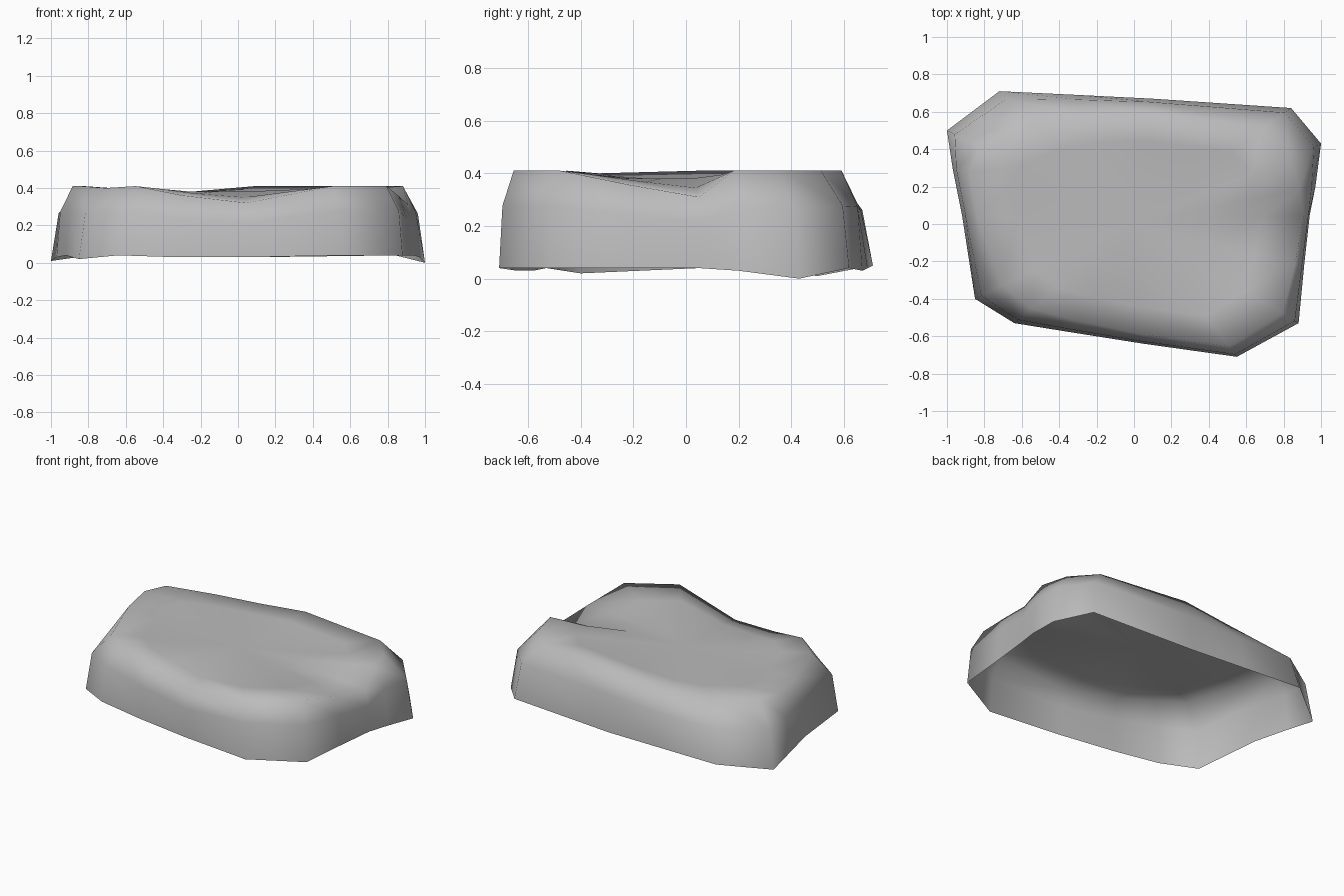
import bpy
import bmesh
from mathutils import Vector

cube = bpy.data.objects.get("Cube")
if cube:
    bpy.data.objects.remove(cube, do_unlink=True)

# Outline of the rock, counter-clockwise:
# x, y, height of base rim, height of crest, how far the crest leans in
OUTLINE = [
    (1, .43, 0, .41, .18),
    (.97, .2, .03, .41, .09),
    (.94, .05, .04, .31, .03),
    (.91, -.22, .04, .355, .05),
    (.88, -.53, .04, .41, .1),
    (.55, -.71, .04, .41, .07),
    (.05, -.64, .03, .32, .05),
    (-.33, -.58, .03, .36, .07),
    (-.64, -.53, .04, .41, .12),
    (-.85, -.4, .02, .4, .16),
    (-.92, .05, .04, .41, .08),
    (-.97, .3, .03, .41, .09),
    (-1, .5, .01, .41, .2),
    (-.72, .71, .05, .38, .25),
    (-.3, .69, .04, .38, .12),
    (.1, .67, .03, .41, .08),
    (.84, .62, .04, .41, .18),
]
CENTRE_HEIGHT = .38


def inset(x, y, distance):
    """Move an outline point towards the middle by a distance."""
    flat = Vector((x, y))
    return flat - flat.normalized() * distance


def side_point(x, y, base, crest, lean, lean_share, rise):
    flat = inset(x, y, lean * lean_share)
    return Vector((flat.x, flat.y, base + (crest - base) * rise))


def hollow_point(x, y, crest, lean, scale, blend):
    flat = inset(x, y, lean) * scale
    return Vector((flat.x, flat.y, crest + (CENTRE_HEIGHT - crest) * blend))


def bridge(mesh, lower, upper):
    """Join two rings of vertices with a band of quads."""
    count = len(lower)
    for i in range(count):
        j = (i + 1) % count
        mesh.faces.new((lower[i], lower[j], upper[j], upper[i]))


# Stone colour
stone = bpy.data.materials.new("grey_stone")
stone.use_nodes = True
colour = (.5, .5, .5, 1)
stone.diffuse_color = colour
stone.node_tree.nodes["Principled BSDF"].inputs["Base Color"].default_value = colour

# Rock walls: open rim, upright side, rounded shoulder and crest
bm = bmesh.new()
rings = []
for lean_share, rise in ((0, 0), (.23, .64), (1, 1)):
    rings.append([bm.verts.new(side_point(*p, lean_share, rise)) for p in OUTLINE])

# Shallow hollow across the top
for scale, blend in ((.75, .5), (.45, 1)):
    rings.append([bm.verts.new(hollow_point(x, y, crest, lean, scale, blend))
                  for x, y, base, crest, lean in OUTLINE])
for lower, upper in zip(rings, rings[1:]):
    bridge(bm, lower, upper)

# Close the middle of the top
middle = bm.verts.new((0, 0, CENTRE_HEIGHT))
inner = rings[-1]
for i, vert in enumerate(inner):
    bm.faces.new((vert, inner[(i + 1) % len(inner)], middle))

for face in bm.faces:
    face.smooth = True
mesh = bpy.data.meshes.new("rock")
bm.to_mesh(mesh)
bm.free()
mesh.materials.append(stone)
rock = bpy.data.objects.new("rock", mesh)
bpy.context.collection.objects.link(rock)
